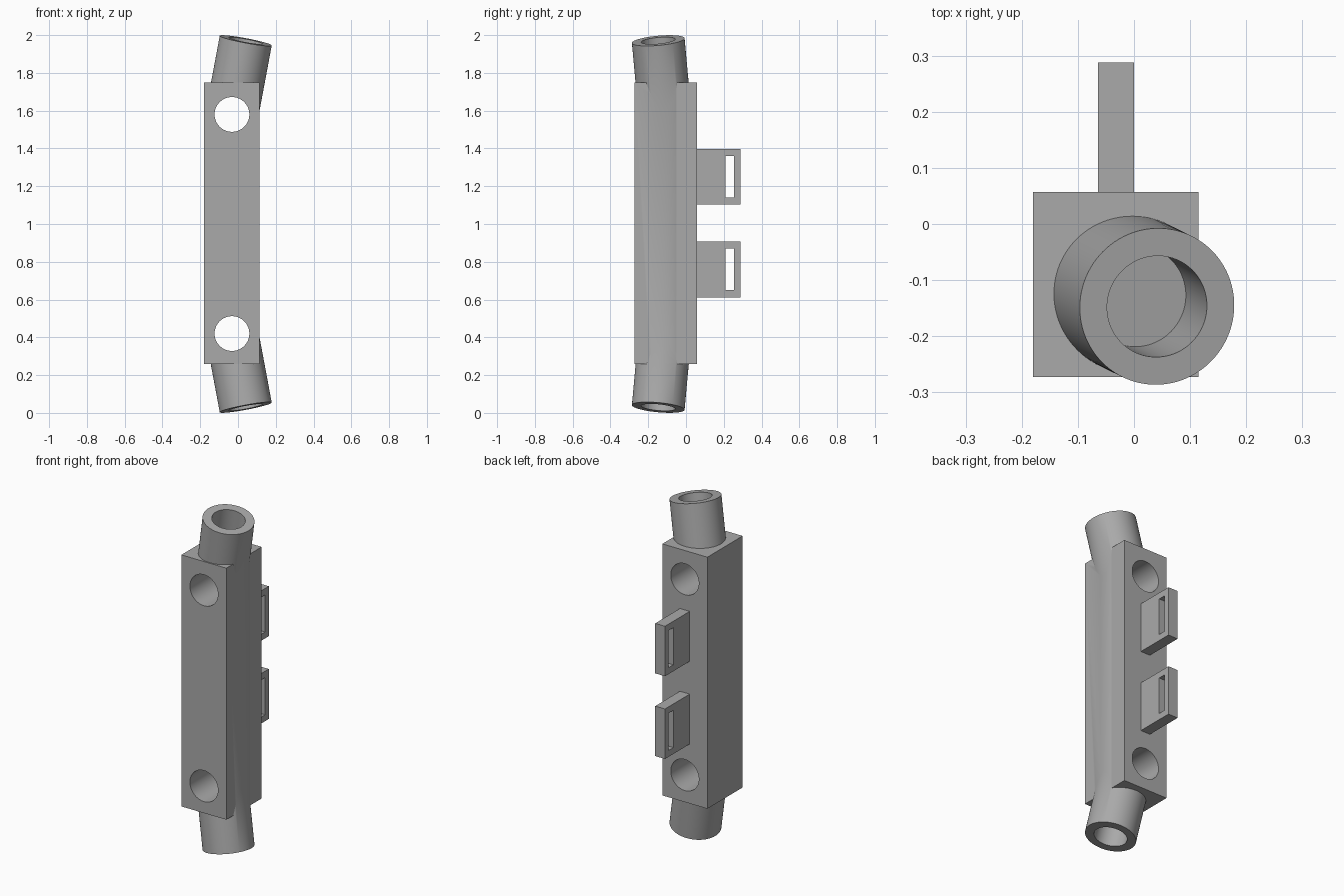
import bpy
from mathutils import Vector

cube = bpy.data.objects.get("Cube")
if cube:
    bpy.data.objects.remove(cube, do_unlink=True)

grey = bpy.data.materials.new("plain grey")
grey.use_nodes = True
colour = (0.4, 0.4, 0.4, 1)
grey.diffuse_color = colour
grey.node_tree.nodes["Principled BSDF"].inputs["Base Color"].default_value = colour


def box(name, low, high):
    low, high = Vector(low), Vector(high)
    bpy.ops.mesh.primitive_cube_add(size=1, location=(low + high) / 2)
    ob = bpy.context.object
    ob.name = name
    ob.scale = high - low
    bpy.ops.object.transform_apply(location=False, rotation=False, scale=True)
    ob.data.materials.append(grey)
    return ob


def rod(name, start, end, radius):
    start, end = Vector(start), Vector(end)
    axis = end - start
    bpy.ops.mesh.primitive_cylinder_add(
        vertices=96, radius=radius, depth=axis.length, location=(start + end) / 2,
        rotation=axis.to_track_quat("Z", "Y").to_euler())
    ob = bpy.context.object
    ob.name = name
    ob.data.materials.append(grey)
    return ob


def combine(target, tool, operation):
    tool.hide_render = True
    mod = target.modifiers.new(operation.lower(), "BOOLEAN")
    mod.operation = operation
    mod.solver = "EXACT"
    mod.object = tool
    bpy.context.view_layer.objects.active = target
    bpy.ops.object.modifier_apply(modifier=mod.name)
    bpy.data.objects.remove(tool, do_unlink=True)


# Main block with tilted end sockets, mirrored about mid height
body = box("body", (-0.18, -0.273, 0.26), (0.115, 0.057, 1.75))
for side in (1, -1):
    mouth = Vector((0.041, -0.147, 1 + side * 0.971))
    axis = Vector((0.187, -0.092, side)).normalized()
    combine(body, rod("socket", mouth - axis * 0.45, mouth, 0.14), "UNION")
    combine(body, rod("bore", mouth - axis * 0.205, mouth + axis * 0.1, 0.0905), "DIFFERENCE")

# Round holes running from front to back
for z in (0.42, 1.58):
    combine(body, rod("hole", (-0.032, -0.5, z), (-0.032, 0.3, z), 0.092), "DIFFERENCE")

bpy.ops.object.select_all(action="DESELECT")
body.select_set(True)
bpy.context.view_layer.objects.active = body
bpy.ops.object.shade_smooth_by_angle()

# Slotted lugs on the back
for name, z in (("lower_lug", 0.76), ("upper_lug", 1.25)):
    lug = box(name, (-0.064, 0.057, z - 0.148), (0, 0.288, z + 0.148))
    slot = box("slot", (-0.2, 0.21, z - 0.11), (0.2, 0.253, z + 0.11))
    combine(lug, slot, "DIFFERENCE")
